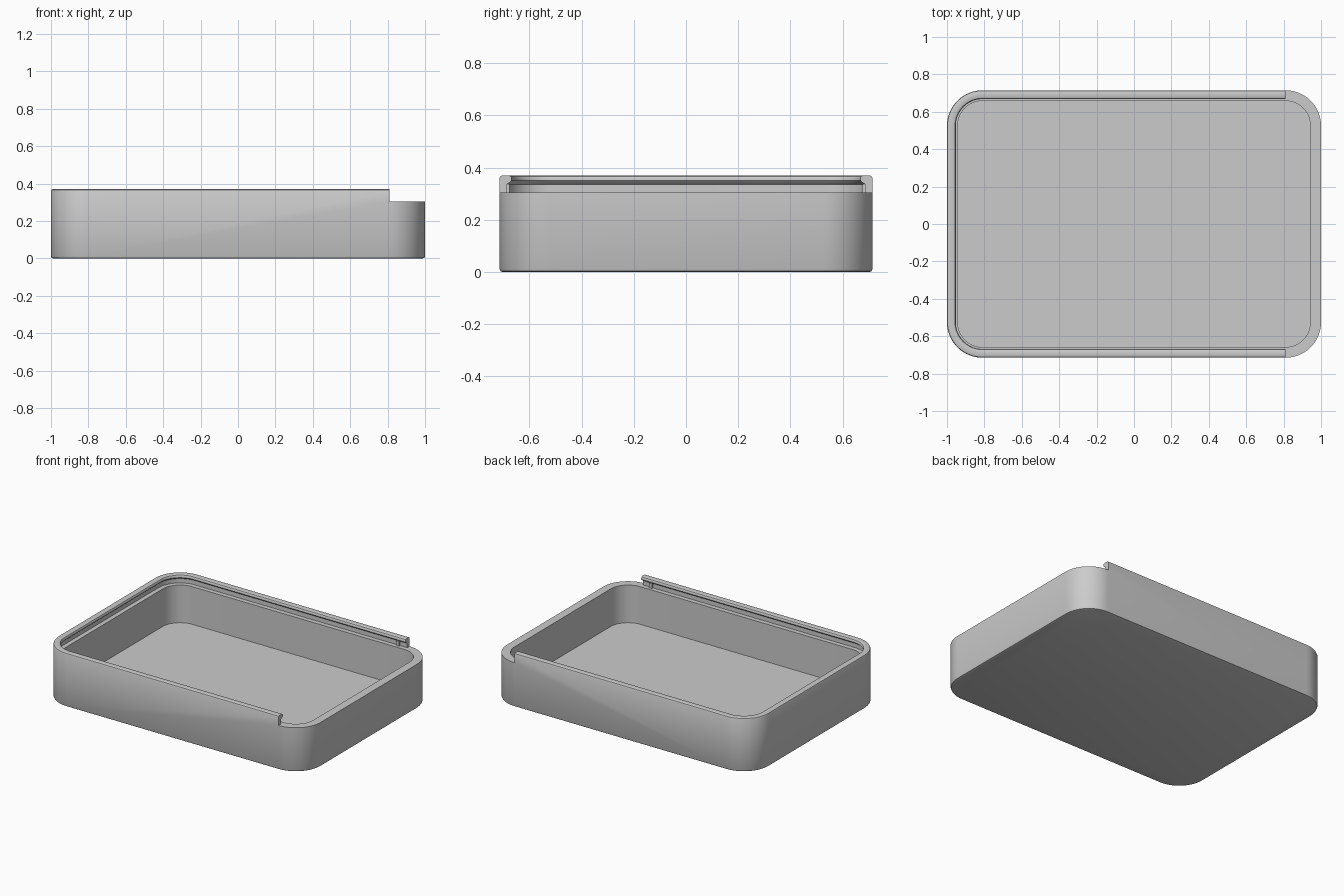
import bpy, bmesh
from math import sin, cos, pi, radians

if "Cube" in bpy.data.objects:
    bpy.data.objects.remove(bpy.data.objects["Cube"], do_unlink=True)

HALF_X, HALF_Y, RADIUS = 1.0, 0.715, 0.19
LEDGE, TOP, FLOOR, CUT_X = 0.305, 0.37, 0.045, 0.81
STEPS = 16

gray = bpy.data.materials.new("matte gray")
gray.use_nodes = True
colour = (0.6, 0.6, 0.6, 1)
gray.diffuse_color = colour
gray.node_tree.nodes["Principled BSDF"].inputs["Base Color"].default_value = colour


def make_object(name, bm):
    bmesh.ops.recalc_face_normals(bm, faces=bm.faces)
    mesh = bpy.data.meshes.new(name)
    bm.to_mesh(mesh)
    bm.free()
    mesh.materials.append(gray)
    obj = bpy.data.objects.new(name, mesh)
    bpy.context.collection.objects.link(obj)
    return obj


def rounded_loop(bm, inset, z):
    """Rounded rectangle of vertices, moved inwards by inset."""
    verts = []
    cx, cy, r = HALF_X - RADIUS, HALF_Y - RADIUS, RADIUS - inset
    for i, (sx, sy) in enumerate([(1, 1), (-1, 1), (-1, -1), (1, -1)]):
        for k in range(STEPS + 1):
            a = (i + k / STEPS) * pi / 2
            verts.append(bm.verts.new((sx * cx + r * cos(a), sy * cy + r * sin(a), z)))
    return verts


def box(name, lo, hi):
    bm = bmesh.new()
    bmesh.ops.create_cube(bm, size=1)
    for v in bm.verts:
        v.co = [(a + b) / 2 + c * (b - a) for a, b, c in zip(lo, hi, v.co)]
    return make_object(name, bm)


# Tray: wall section as (inset, height), from the underside round to the floor
section = [
    (0.012, 0), (0.004, 0.003), (0, 0.012),             # softened foot
    (0, 0.36), (0.003, 0.367), (0.01, TOP),             # outer wall and top edge
    (0.036, TOP), (0.043, 0.367), (0.047, 0.36),        # rounded lip
    (0.047, 0.351), (0.043, 0.346), (0.026, 0.335),     # sloping underside of lip
    (0.026, LEDGE), (0.057, LEDGE), (0.057, FLOOR),     # lid groove, ledge, cavity
]
bm = bmesh.new()
loops = [rounded_loop(bm, *p) for p in section]
for a, b in zip(loops, loops[1:]):
    for i in range(len(a)):
        j = (i + 1) % len(a)
        bm.faces.new((a[i], a[j], b[j], b[i]))
bm.faces.new(loops[0])
bm.faces.new(loops[-1])
tray = make_object("tray", bm)

# Open end where the sliding lid enters
cutter = box("lid_opening_cutter", (CUT_X, -1, LEDGE), (1.2, 1, 0.6))
cutter.hide_render = True
cut = tray.modifiers.new("lid opening", "BOOLEAN")
cut.operation, cut.solver, cut.object = "DIFFERENCE", "EXACT", cutter
bpy.context.view_layer.objects.active = tray
bpy.ops.object.select_all(action="DESELECT")
tray.select_set(True)
bpy.ops.object.modifier_apply(modifier=cut.name)
bpy.data.objects.remove(cutter, do_unlink=True)
bpy.ops.object.shade_smooth_by_angle(angle=radians(30))

# Small catches in the groove near the open end
for name, side in (("front_catch", -1), ("back_catch", 1)):
    outer, inner = side * (HALF_Y - 0.02), side * (HALF_Y - 0.038)
    box(name, (0.735, min(outer, inner), LEDGE - 0.002), (0.755, max(outer, inner), 0.338))
